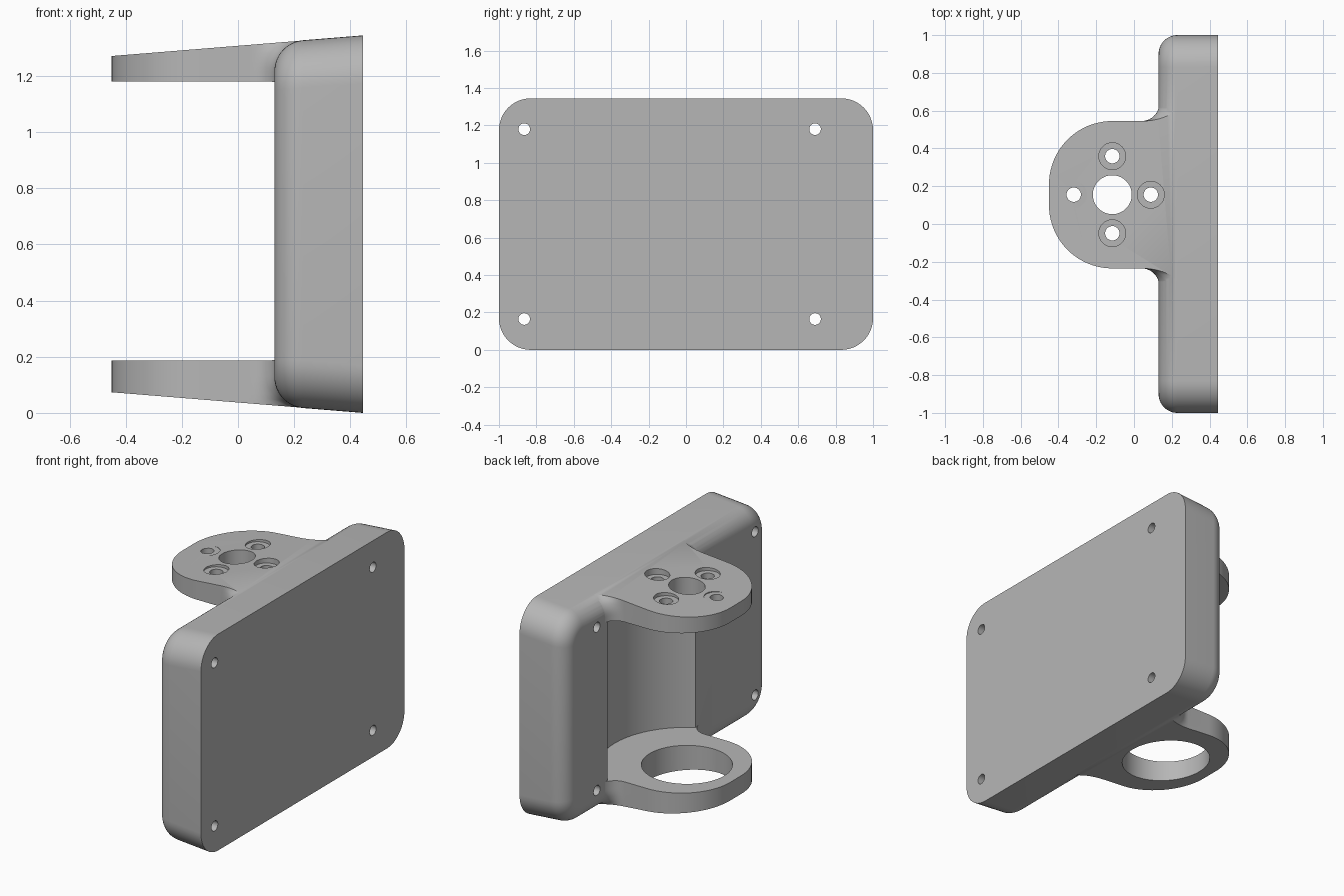
import bpy, bmesh, math
from mathutils import Matrix

if "Cube" in bpy.data.objects:
    bpy.data.objects.remove(bpy.data.objects["Cube"], do_unlink=True)

grey = bpy.data.materials.new("matte grey")
grey.use_nodes = True
COLOR = (0.47, 0.47, 0.47, 1)
grey.diffuse_color = COLOR
grey.node_tree.nodes["Principled BSDF"].inputs["Base Color"].default_value = COLOR

BACK, PLATE, TIP = 0.13, 0.445, -0.45      # x of block rear, plate face, arm tips
MID, SLOPE, EDGE = 0.6725, 0.081, 0.1      # mid height, taper, rear fillet
CX, CY = -0.115, 0.155                     # motor axis


def half_height(x):
    return MID - SLOPE * (PLATE - x)


def add_object(name, bm):
    bmesh.ops.recalc_face_normals(bm, faces=bm.faces)
    mesh = bpy.data.meshes.new(name)
    bm.to_mesh(mesh)
    bm.free()
    mesh.materials.append(grey)
    obj = bpy.data.objects.new(name, mesh)
    bpy.context.collection.objects.link(obj)
    return obj


def loft(name, rings):
    """Skin a stack of closed rings and cap both ends."""
    bm = bmesh.new()
    loops = [[bm.verts.new(p) for p in ring] for ring in rings]
    for a, b in zip(loops, loops[1:]):
        for i in range(len(a)):
            j = (i + 1) % len(a)
            bm.faces.new((a[i], a[j], b[j], b[i]))
    bm.faces.new(loops[0])
    bm.faces.new(loops[-1])
    return add_object(name, bm)


def arc(cx, cy, rx, ry, start, end, steps):
    angles = [math.radians(start + (end - start) * i / steps) for i in range(steps + 1)]
    return [(cx + rx * math.cos(a), cy + ry * math.sin(a)) for a in angles]


def cylinder(name, radius, center, length, along_x=False, segments=48):
    bm = bmesh.new()
    turn = Matrix.Rotation(math.pi / 2, 4, 'Y') if along_x else Matrix()
    bmesh.ops.create_cone(bm, cap_ends=True, segments=segments, radius1=radius,
                          radius2=radius, depth=length,
                          matrix=Matrix.Translation(center) @ turn)
    obj = add_object(name, bm)
    obj.hide_render = True
    return obj


def upright(name, radius, x, y, low, high, segments=48):
    return cylinder(name, radius, (x, y, (low + high) / 2), high - low, False, segments)


def combine(target, other, operation):
    mod = target.modifiers.new(operation, 'BOOLEAN')
    mod.operation, mod.solver, mod.object = operation, 'EXACT', other
    bpy.context.view_layer.objects.active = target
    bpy.ops.object.modifier_apply(modifier=mod.name)
    bpy.data.objects.remove(other, do_unlink=True)


# Tapered block: rounded rectangles along x, shrinking over the rear fillet
def block_ring(x, inset):
    r, h = 0.17 - inset, half_height(x) - inset
    w, ring = 1 - inset, []
    for k, (sy, sz) in enumerate(((1, 1), (-1, 1), (-1, -1), (1, -1))):
        ring += arc(sy * (w - r), MID + sz * (h - r), r, r, 90 * k, 90 * k + 90, 12)
    return [(x, y, z) for y, z in ring]


rings = [block_ring(PLATE, 0)]
for i in range(13):
    a = math.pi / 2 * i / 12
    rings.append(block_ring(BACK + EDGE - EDGE * math.sin(a), EDGE * (1 - math.cos(a))))
bracket = loft("mounting_bracket", rings)


# Arms: rounded plan whose side fillets follow the rounded rear edge of the block
def arm_ring(inner, side, t):
    tip_r, half, flare = 0.335, 0.39, 0.095
    edge_top = half_height(0.2) - EDGE
    level = abs(inner - MID) * (1 - t) + half_height(0.2) * t
    rise = min(max(level - edge_top, 0), EDGE)
    face = BACK + EDGE - math.sqrt(EDGE ** 2 - rise ** 2) + 0.004
    flat = half - tip_r
    plan = [(0.32, half + flare)]
    plan += arc(0.04, half + flare, face - 0.04, flare, 0, -90, 10)
    plan += arc(CX, flat, tip_r, tip_r, 90, 180, 20)
    plan += [(x, -y) for x, y in reversed(plan)]
    ring = []
    for x, y in plan:
        outer = MID + side * (half_height(x) - 0.001)
        ring.append((x, CY + y, inner + (outer - inner) * t))
    return ring


LOW, HIGH = 0.187, 1.181                   # inner faces of the arms
for name, inner, side in (("upper_arm", HIGH - 0.002, 1), ("lower_arm", LOW + 0.002, -1)):
    arm = loft(name, [arm_ring(inner, side, i / 8) for i in range(9)])
    combine(bracket, arm, 'UNION')

# Round recess between the arms
combine(bracket, upright("recess_cutter", 0.497, CX, CY, LOW, HIGH, 128), 'DIFFERENCE')

# Large bore below, small bore above
combine(bracket, upright("lower_bore", 0.257, CX, CY, -0.2, 0.4, 96), 'DIFFERENCE')
combine(bracket, upright("upper_bore", 0.103, CX, CY, 1, 1.6, 64), 'DIFFERENCE')

# Four screw holes with flat counterbores around the upper bore
for k in range(4):
    x = CX + 0.204 * math.cos(k * math.pi / 2)
    y = CY + 0.204 * math.sin(k * math.pi / 2)
    combine(bracket, upright("screw_hole", 0.038, x, y, 1, 1.6), 'DIFFERENCE')
    combine(bracket, upright("counterbore", 0.071, x, y, 1.2825, 1.6), 'DIFFERENCE')

# Plate mounting holes straight through the block
for y in (-0.865, 0.69):
    for z in (0.165, 1.18):
        combine(bracket, cylinder("plate_hole", 0.031, (0.3, y, z), 1, True), 'DIFFERENCE')

bpy.ops.object.select_all(action='DESELECT')
bracket.select_set(True)
bpy.context.view_layer.objects.active = bracket
bpy.ops.object.shade_smooth_by_angle(angle=math.radians(30))
